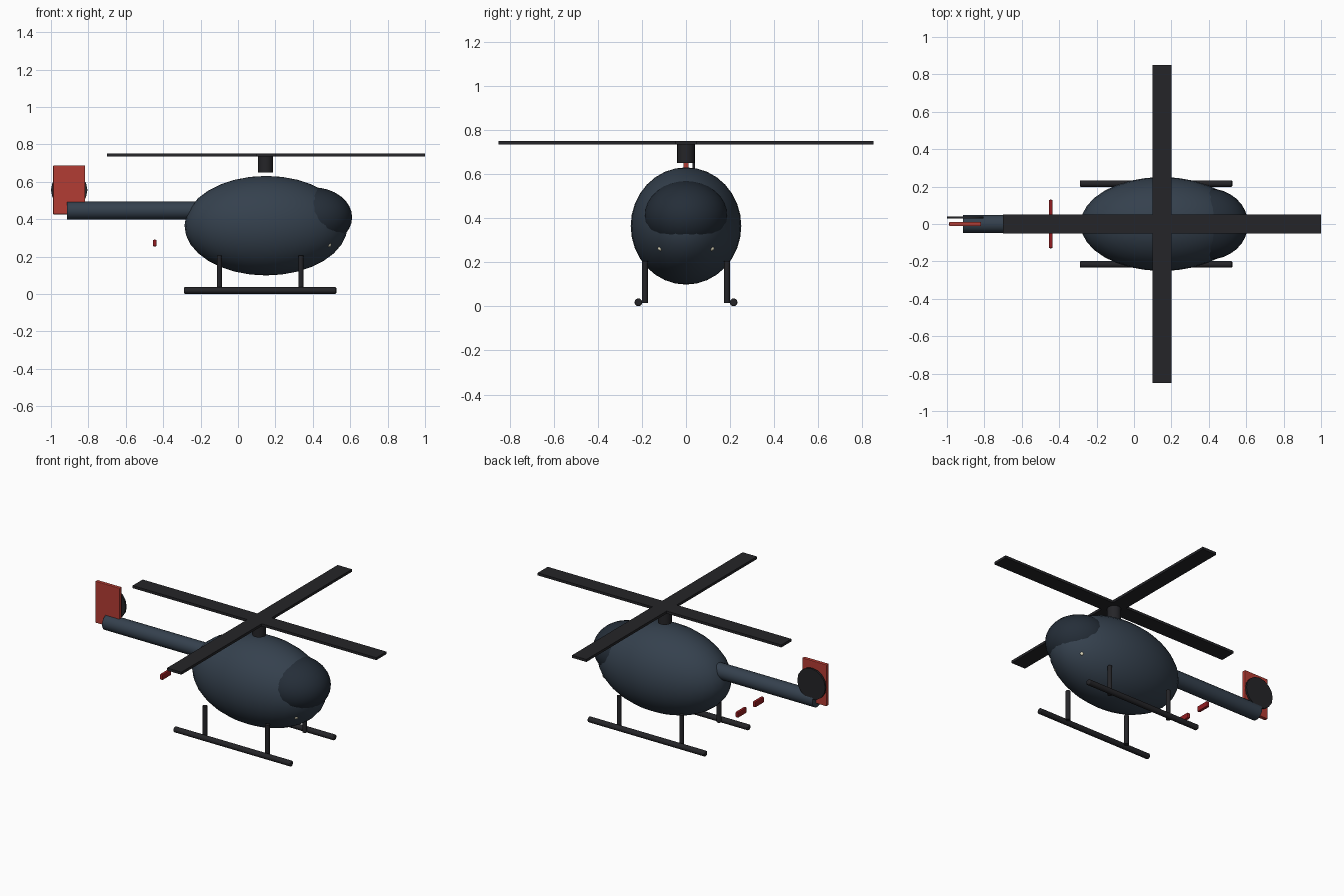
import bpy
from math import pi, radians

if "Cube" in bpy.data.objects:
    bpy.data.objects.remove(bpy.data.objects["Cube"])


def material(name, rgb):
    m = bpy.data.materials.new(name)
    m.diffuse_color = (*rgb, 1)
    m.use_nodes = True
    m.node_tree.nodes["Principled BSDF"].inputs["Base Color"].default_value = m.diffuse_color
    return m


HULL = material("hull_blue", (0.035, 0.052, 0.075))
GLASS = material("dark_glass", (0.018, 0.027, 0.04))
DARK = material("dark_metal", (0.018, 0.018, 0.021))
RED = material("fin_red", (0.45, 0.045, 0.033))
LAMP_RED = material("lamp_red", (0.3, 0.012, 0.015))
LAMP = material("lamp_pale", (0.8, 0.75, 0.55))


def finish(name, mat, bevel=0, smooth=True):
    ob = bpy.context.object
    ob.name = name
    ob.data.materials.append(mat)
    bpy.ops.object.transform_apply(location=False, rotation=True, scale=True)
    if bevel:
        mod = ob.modifiers.new("bevel", "BEVEL")
        mod.width = bevel
        mod.segments = 2
    if smooth:
        bpy.ops.object.shade_smooth_by_angle(angle=radians(35))
    return ob


def ellipsoid(name, loc, radii, mat, seg=32, rings=16):
    bpy.ops.mesh.primitive_uv_sphere_add(segments=seg, ring_count=rings, radius=1, location=loc)
    bpy.context.object.scale = radii
    return finish(name, mat)


def cylinder(name, loc, r, length, mat, rot=(0, 0, 0), sides=20, bevel=0):
    bpy.ops.mesh.primitive_cylinder_add(vertices=sides, radius=r, depth=length, location=loc, rotation=rot)
    return finish(name, mat, bevel)


def box(name, loc, size, mat, bevel=0):
    bpy.ops.mesh.primitive_cube_add(size=1, location=loc)
    bpy.context.object.scale = size
    return finish(name, mat, bevel, smooth=False)


ALONG_X = (0, pi / 2, 0)
ALONG_Y = (pi / 2, 0, 0)

# Fuselage, canopy and tail boom
ellipsoid("fuselage", (0.15, 0, 0.365), (0.436, 0.251, 0.266), HULL)
ellipsoid("canopy", (0.40, 0, 0.41), (0.21, 0.19, 0.16), GLASS)
cylinder("tail_boom", (-0.515, 0, 0.446), 0.048, 0.80, HULL, ALONG_X)

# Tail fin and tail rotor disc
box("tail_fin", (-0.903, 0, 0.556), (0.17, 0.024, 0.262), RED, 0.004)
cylinder("tail_rotor", (-0.9025, 0.035, 0.555), 0.0975, 0.012, DARK, ALONG_Y, 16)

# Mast and crossed main rotor blades
cylinder("rotor_mast", (0.148, 0, 0.695), 0.04, 0.09, DARK)
box("rotor_blade_long", (0.15, 0, 0.743), (1.70, 0.10, 0.016), DARK)
box("rotor_blade_cross", (0.15, 0, 0.743), (0.10, 1.70, 0.016), DARK)

# Landing gear and lamps, both sides
for side, s in (("left", 1), ("right", -1)):
    cylinder(f"skid_{side}", (0.118, s * 0.216, 0.0185), 0.0175, 0.815, DARK, ALONG_X, 16, 0.005)
    for end, x in (("rear", -0.10), ("front", 0.336)):
        cylinder(f"strut_{end}_{side}", (x, s * 0.186, 0.11), 0.0135, 0.19, DARK, sides=16)
    box(f"tail_lamp_{side}", (-0.445, s * 0.086, 0.272), (0.02, 0.088, 0.036), LAMP_RED, 0.006)
    ellipsoid(f"nose_lamp_{side}", (0.486, s * 0.116, 0.264), (0.012, 0.012, 0.012), LAMP, 12, 8)
